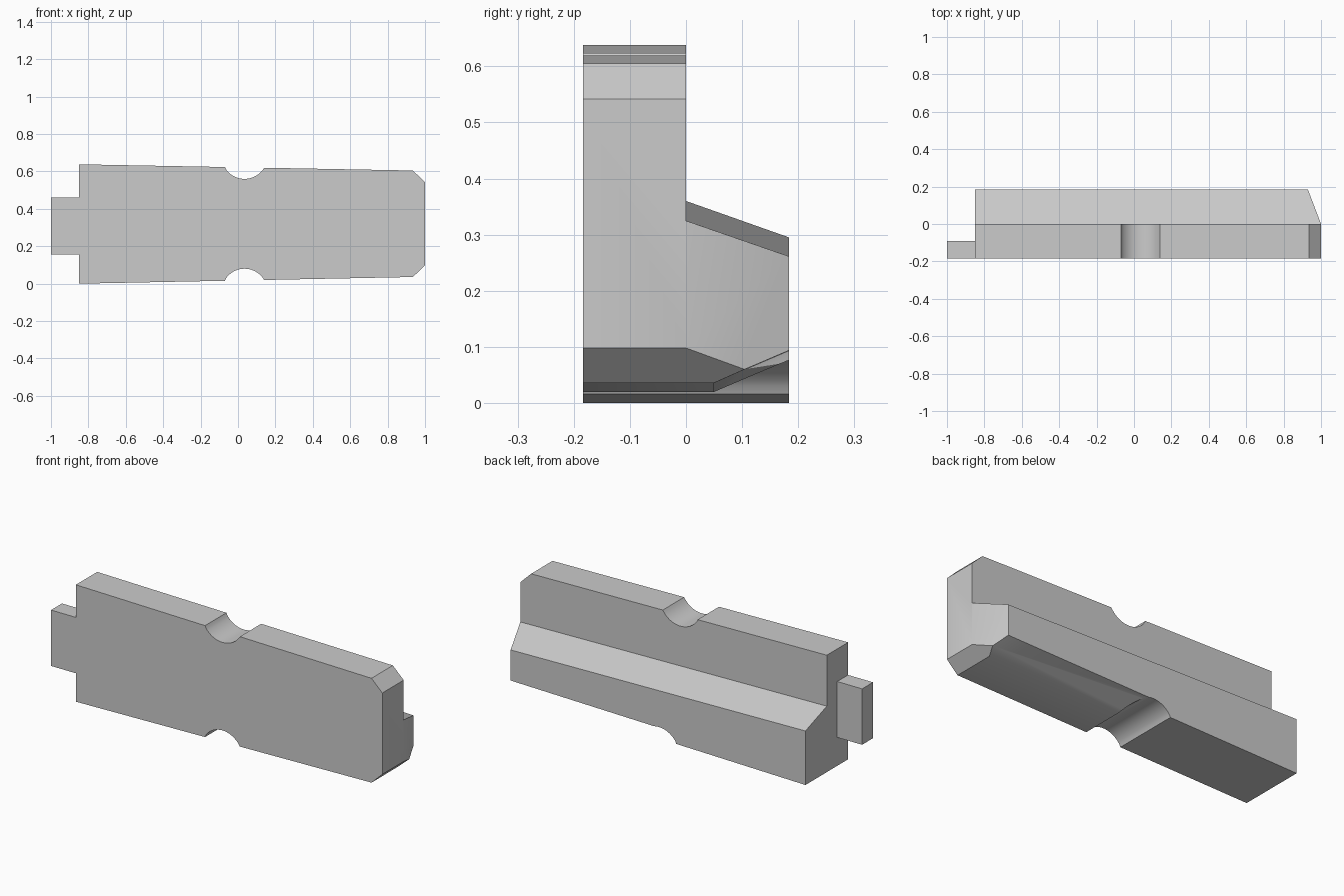
import bpy
import math
from mathutils import Vector

cube = bpy.data.objects.get("Cube")
if cube:
    bpy.data.objects.remove(cube, do_unlink=True)

DEPTH = 0.184
LEFT, RIGHT = -0.85, 1.0

grey = bpy.data.materials.new("plain grey")
grey.use_nodes = True
COLOUR = (0.6, 0.6, 0.6, 1)
grey.diffuse_color = COLOUR
grey.node_tree.nodes["Principled BSDF"].inputs["Base Color"].default_value = COLOUR


def loft(name, ring_a, ring_b):
    """Closed solid between two matching rings of points."""
    n = len(ring_a)
    faces = [tuple(reversed(range(n))), tuple(range(n, 2 * n))]
    faces += [(i, (i + 1) % n, n + (i + 1) % n, n + i) for i in range(n)]
    mesh = bpy.data.meshes.new(name)
    mesh.from_pydata([Vector(p) for p in ring_a + ring_b], [], faces)
    mesh.materials.append(grey)
    obj = bpy.data.objects.new(name, mesh)
    bpy.context.collection.objects.link(obj)
    bpy.ops.object.select_all(action='DESELECT')
    obj.select_set(True)
    bpy.context.view_layer.objects.active = obj
    bpy.ops.object.mode_set(mode='EDIT')
    bpy.ops.mesh.select_all(action='SELECT')
    bpy.ops.mesh.normals_make_consistent(inside=False)
    bpy.ops.object.mode_set(mode='OBJECT')
    return obj


def extrude_y(name, outline, y0, y1):
    return loft(name, [(x, y0, z) for x, z in outline], [(x, y1, z) for x, z in outline])


def extrude_x(name, section, x0, x1):
    return loft(name, *[[(x, y, z) for y, z in section(x)] for x in (x0, x1)])


def bottom(x):
    return 0.02 * (x - LEFT)


def top(x):
    return 0.638 - 0.0185 * (x - LEFT)


def scallop(edge, sign):
    """Round notch in the lower (sign 1) or upper (sign -1) edge, left to right."""
    cx, radius, steps = 0.035, 0.122, 20
    cz = 0.08 - radius if sign > 0 else 0.56 + radius
    half = math.asin(0.105 / radius)
    points = []
    for i in range(steps + 1):
        a = half * (2 * i / steps - 1)
        x = cx + radius * math.sin(a)
        z = cz + sign * radius * math.cos(a)
        points.append((x, edge(x) if i in (0, steps) else z))
    return points


# Main body outline with notched edges and clipped right corners
end = 0.935
outline = [(LEFT, bottom(LEFT))] + scallop(bottom, 1)
outline += [(end, bottom(end)), (RIGHT, 0.098), (RIGHT, 0.542), (end, top(end))]
outline += scallop(top, -1)[::-1] + [(LEFT, top(LEFT))]
body = extrude_y("body", outline, -DEPTH, DEPTH)


# Space above the sloping rear ledge
def above_ledge(x):
    z = 0.36 - 0.019 * (x - LEFT)
    return [(0, z), (0.3, z - 0.106), (0.3, 0.8), (0, 0.8)]


# Rising underside of the ledge, right of the notch
def below_ledge(x):
    z = bottom(x)
    return [(0, z - 0.0217), (0.25, z + 0.087), (0.25, -0.2), (0, -0.2)]


# Slanted right end of the ledge
taper = 0.07 / DEPTH
end_plan = [(RIGHT + 0.05 * taper, -0.05), (RIGHT - 0.3 * taper, 0.3), (1.2, 0.3), (1.2, -0.05)]
cutters = [
    extrude_x("ledge_top_cutter", above_ledge, -0.95, 1.1),
    extrude_x("ledge_underside_cutter", below_ledge, 0.035, 1.1),
    loft("ledge_end_cutter", [(x, y, -0.3) for x, y in end_plan],
         [(x, y, 0.9) for x, y in end_plan]),
]
for cutter in cutters:
    cutter.hide_render = True
    cut = body.modifiers.new(cutter.name, 'BOOLEAN')
    cut.operation = 'DIFFERENCE'
    cut.solver = 'EXACT'
    cut.object = cutter
    bpy.ops.object.select_all(action='DESELECT')
    body.select_set(True)
    bpy.context.view_layer.objects.active = body
    bpy.ops.object.modifier_apply(modifier=cut.name)
    bpy.data.objects.remove(cutter, do_unlink=True)
bpy.ops.object.shade_smooth_by_angle(angle=math.radians(30))

# Locating tab on the left end of the outline
extrude_y("end_tab", [(-1, 0.155), (LEFT, 0.155), (LEFT, 0.46), (-1, 0.46)], -DEPTH, -0.09)
